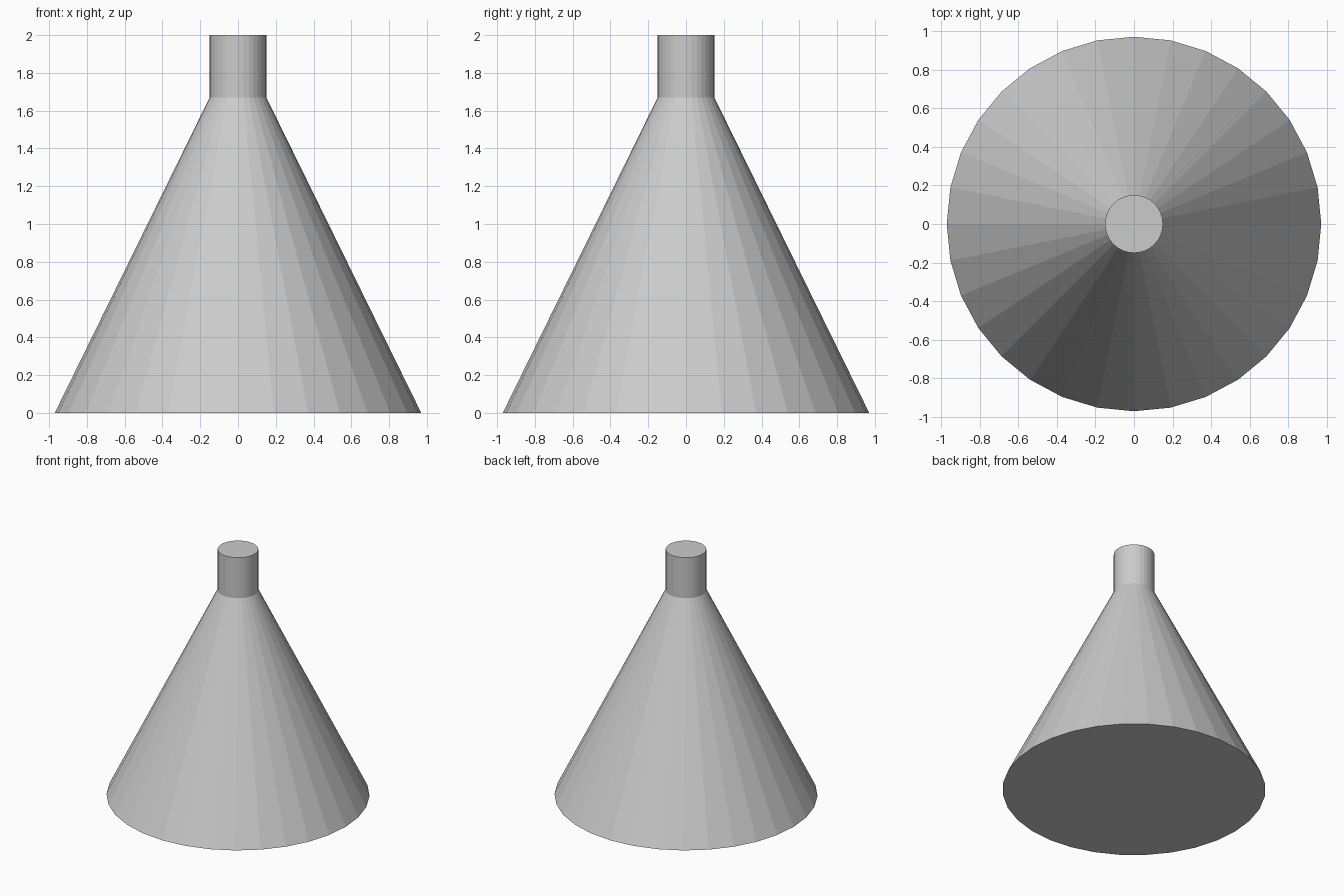
import bpy

if "Cube" in bpy.data.objects:
    bpy.data.objects.remove(bpy.data.objects["Cube"])

SIDES = 32


def frustum(name, r_bottom, r_top, z_bottom, z_top, fill):
    depth = z_top - z_bottom
    bpy.ops.mesh.primitive_cone_add(
        vertices=SIDES, radius1=r_bottom, radius2=r_top, depth=depth,
        end_fill_type=fill, location=(0, 0, z_bottom + depth / 2))
    obj = bpy.context.object
    obj.name = name
    return obj


# Wide tapering body, closed underneath
frustum("cone_body", 0.97, 0.15, 0.0, 1.67, 'NGON')

# Straight neck, closed on top
frustum("neck", 0.15, 0.15, 1.67, 2.0, 'NGON')

# Join into one shell: weld the shared ring and drop the hidden inner caps
body = bpy.data.objects["cone_body"]
neck = bpy.data.objects["neck"]
bpy.ops.object.select_all(action='DESELECT')
neck.select_set(True)
body.select_set(True)
bpy.context.view_layer.objects.active = body
bpy.ops.object.transform_apply(location=True)
bpy.ops.object.join()
body.name = "funnel"

import bmesh
bm = bmesh.new()
bm.from_mesh(body.data)
inner = [f for f in bm.faces if all(abs(v.co.z - 1.67) < 1e-3 for v in f.verts)]
bmesh.ops.delete(bm, geom=inner, context='FACES_ONLY')
bmesh.ops.remove_doubles(bm, verts=bm.verts, dist=1e-4)
bmesh.ops.recalc_face_normals(bm, faces=bm.faces)
bm.to_mesh(body.data)
bm.free()
